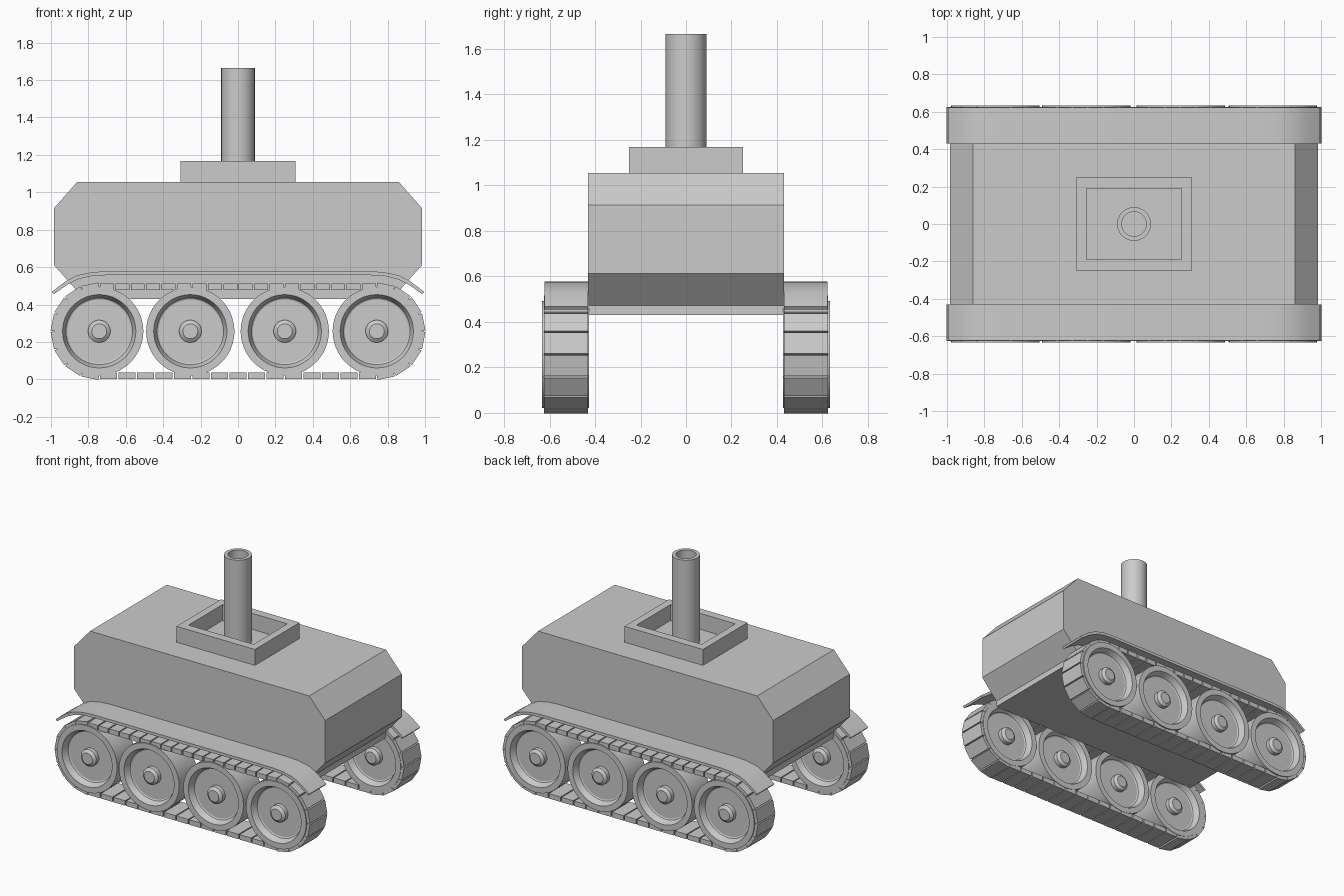
import bpy, bmesh, math
from mathutils import Matrix, Vector

if "Cube" in bpy.data.objects:
    bpy.data.objects.remove(bpy.data.objects["Cube"])

XC, ZC, R = 0.742, 0.257, 0.256   # end wheel centre and outer track radius


def finish(name, bm, smooth=False):
    bmesh.ops.remove_doubles(bm, verts=bm.verts, dist=1e-5)
    bmesh.ops.recalc_face_normals(bm, faces=bm.faces)
    me = bpy.data.meshes.new(name)
    bm.to_mesh(me)
    bm.free()
    ob = bpy.data.objects.new(name, me)
    bpy.context.collection.objects.link(ob)
    if smooth:
        bpy.context.view_layer.objects.active = ob
        ob.select_set(True)
        bpy.ops.object.shade_smooth_by_angle(angle=math.radians(30))
        ob.select_set(False)
    return ob


def extrude_xz(name, profile, y0, y1, smooth=False):
    bm = bmesh.new()
    face = bm.faces.new([bm.verts.new((x, y0, z)) for x, z in profile])
    ext = bmesh.ops.extrude_face_region(bm, geom=[face])
    verts = [g for g in ext["geom"] if isinstance(g, bmesh.types.BMVert)]
    bmesh.ops.translate(bm, verts=verts, vec=(0, y1 - y0, 0))
    return finish(name, bm, smooth)


def lathe(name, profile, loc, rot=None, steps=48, closed=False):
    # profile of (radius, height) turned about z, then rotated and moved
    bm = bmesh.new()
    vs = [bm.verts.new((r, 0, h)) for r, h in profile]
    pairs = list(zip(vs, vs[1:])) + ([(vs[-1], vs[0])] if closed else [])
    edges = [bm.edges.new(p) for p in pairs]
    bmesh.ops.spin(bm, geom=vs + edges, cent=(0, 0, 0), axis=(0, 0, 1),
                   angle=math.tau, steps=steps, use_merge=False)
    m = Matrix.Translation(loc) @ (rot or Matrix())
    bmesh.ops.transform(bm, matrix=m, verts=bm.verts)
    return finish(name, bm, True)


# Hull with chamfered ends and a short vertical lip below
half = [(0.86, 0.43), (0.86, 0.472), (0.985, 0.612), (0.985, 0.914), (0.86, 1.055)]
extrude_xz("hull", half + [(-x, z) for x, z in reversed(half)], -0.43, 0.43)

# Square collar on the roof, open at the top
bm = bmesh.new()
rings = []
for hx, hy, z in [(0.308, 0.25, 1.05), (0.308, 0.25, 1.168),
                  (0.255, 0.19, 1.168), (0.255, 0.19, 1.05)]:
    rings.append([bm.verts.new((sx * hx, sy * hy, z))
                  for sx, sy in [(1, 1), (-1, 1), (-1, -1), (1, -1)]])
for k in range(4):
    a, b = rings[k], rings[(k + 1) % 4]
    for i in range(4):
        bm.faces.new([a[i], a[(i + 1) % 4], b[(i + 1) % 4], b[i]])
finish("roof_collar", bm)

# Chimney-like upright tube
lathe("upright_tube", [(0.09, 1.05), (0.09, 1.665), (0.066, 1.665), (0.066, 1.05)],
      (0, 0, 0), closed=True)

# Wheel cross-section: raised rim, sloped recess, tapered hub, same on both faces
side = [(0, 0.1), (0.04, 0.1), (0.06, 0.085), (0.06, 0.055), (0.17, 0.055),
        (0.178, 0.06), (0.196, 0.103), (0.236, 0.103)]
wheel = side + [(r, -h) for r, h in reversed(side)]
face_y = Matrix.Rotation(math.radians(90), 4, 'X')

# Fender strip: flat in the middle, drooping at the ends
droop = [(0.70, 0.578), (0.78, 0.573), (0.86, 0.556), (0.92, 0.525), (0.995, 0.468)]
under = [(0.985, 0.455), (0.91, 0.508), (0.85, 0.537), (0.78, 0.553), (0.70, 0.557)]
fender = droop + under
fender = fender + [(-x, z) for x, z in reversed(fender)]

# Track link placements: (x, z, outward angle, length)
links = []
def straight(n, sign):
    step = 2 * XC / n
    for i in range(n):
        links.append((-XC + step * (i + 0.5), ZC, sign * math.pi / 2, step - 0.008))
straight(18, 1)
straight(15, -1)
for s in (-1, 1):
    for i in range(8):
        a = -math.pi / 2 + math.pi * (i + 0.5) / 8
        links.append((s * XC, ZC, a if s > 0 else math.pi - a, 0.093))

for label, s in (("front", -1), ("rear", 1)):
    for i, x in enumerate((-XC, -0.255, 0.25, XC)):
        lathe(f"{label}_wheel_{i + 1}", wheel, (x, s * 0.53, ZC), face_y)
    extrude_xz(f"{label}_fender", fender, s * 0.43, s * 0.622, True)
    bm = bmesh.new()
    for x, z, a, length in links:
        m = (Matrix.Translation((x, s * 0.5275, z)) @ Matrix.Rotation(-a, 4, 'Y')
             @ Matrix.Translation((R - 0.0175, 0, 0))
             @ Matrix.Diagonal(Vector((0.035, 0.195, length, 1))))
        bmesh.ops.create_cube(bm, size=1, matrix=m)
    finish(f"{label}_track", bm)
